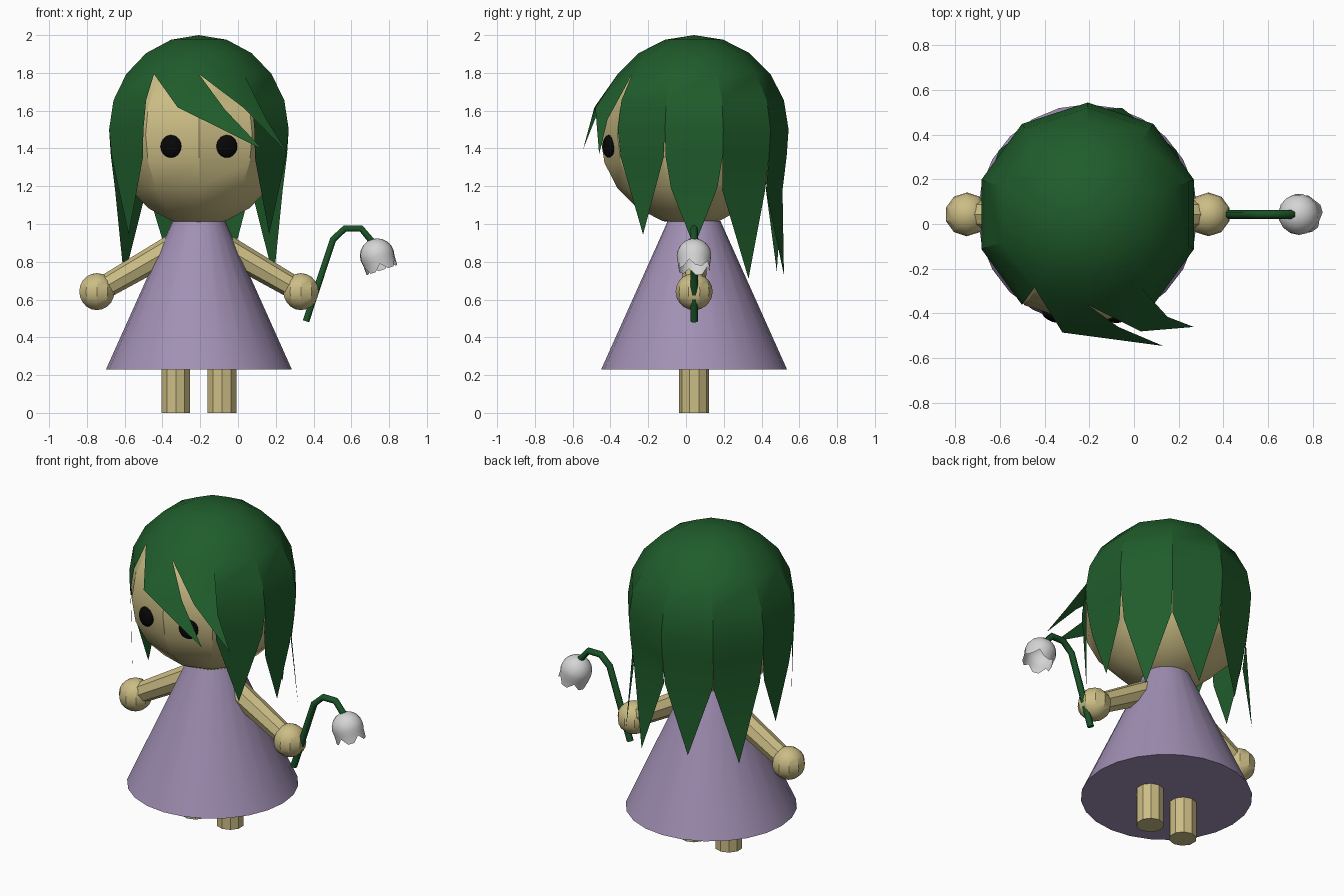
import bpy, bmesh, math
from mathutils import Vector, Matrix

if "Cube" in bpy.data.objects:
    bpy.data.objects.remove(bpy.data.objects["Cube"])

CX, CY = -0.207, 0.043            # body axis
CAP = Vector((CX, CY, 1.5))       # hair centre


def material(name, rgb):
    m = bpy.data.materials.new(name)
    m.diffuse_color = (*rgb, 1)
    m.use_nodes = True
    m.node_tree.nodes["Principled BSDF"].inputs["Base Color"].default_value = m.diffuse_color
    return m


SKIN = material("skin", (0.60, 0.51, 0.235))
GREEN = material("hair green", (0.014, 0.107, 0.024))
STEM = material("stem green", (0.010, 0.085, 0.020))
LILAC = material("lilac", (0.36, 0.28, 0.46))
WHITE = material("petal white", (0.66, 0.66, 0.66))
BLACK = material("black", (0.002, 0.002, 0.002))


def finish(name, bm, mat, matrix=Matrix(), normals=True):
    bmesh.ops.remove_doubles(bm, verts=bm.verts, dist=1e-4)
    if normals:
        bmesh.ops.recalc_face_normals(bm, faces=bm.faces)
    me = bpy.data.meshes.new(name)
    bm.to_mesh(me)
    bm.free()
    me.materials.append(mat)
    ob = bpy.data.objects.new(name, me)
    bpy.context.collection.objects.link(ob)
    ob.matrix_world = matrix
    bpy.ops.object.select_all(action='DESELECT')
    ob.select_set(True)
    bpy.context.view_layer.objects.active = ob
    bpy.ops.object.shade_smooth_by_angle(angle=math.radians(30))
    return ob


def ring_point(r, deg, z):
    """Point at an angle measured from the front (-y) towards +x."""
    a = math.radians(deg)
    return Vector((r * math.sin(a), -r * math.cos(a), z))


def add_face(bm, pts):
    clean = [p for i, p in enumerate(pts) if (p - pts[i - 1]).length > 1e-5]
    bm.faces.new([bm.verts.new(p) for p in clean])


def lathe(name, profile, segs, mat, matrix):
    bm = bmesh.new()
    step = 360 / segs
    for i in range(segs):
        a, b = i * step, (i + 1) * step
        for (r0, z0), (r1, z1) in zip(profile, profile[1:]):
            add_face(bm, [ring_point(r0, a, z0), ring_point(r0, b, z0),
                          ring_point(r1, b, z1), ring_point(r1, a, z1)])
    return finish(name, bm, mat, matrix)


def arc(r, lo=-90, hi=90, step=18):
    out = []
    for d in range(lo, hi + 1, step):
        t = math.radians(d)
        out.append((0 if abs(d) == 90 else r * math.cos(t), r * math.sin(t)))
    return out


def rod(name, p, q, r0, r1, segs, mat):
    p, q = Vector(p), Vector(q)
    rot = (q - p).to_track_quat('Z', 'Y').to_matrix().to_4x4()
    h = (q - p).length
    lathe(name, [(0, 0), (r0, 0), (r1, h), (0, h)], segs, mat, Matrix.Translation(p) @ rot)


# Dress and head
lathe("dress", [(0, 0.23), (0.492, 0.23), (0.14, 1.015), (0, 1.015)], 24, LILAC,
      Matrix.Translation((CX, CY, 0)))
lathe("head", arc(0.48), 10, SKIN, Matrix.Translation((CX, CY - 0.018, 1.472)))

# Paired legs, arms, hands and eyes
for side, s in (("left", -1), ("right", 1)):
    rod(side + "_leg", (CX + s * 0.122, CY, 0), (CX + s * 0.122, CY, 0.35), 0.08, 0.08, 10, SKIN)
    rod(side + "_arm", (CX + s * 0.05, CY, 0.925), (CX + s * 0.54, CY, 0.642), 0.074, 0.06, 8, SKIN)
    lathe(side + "_hand", arc(0.098), 10, SKIN, Matrix.Translation((CX + s * 0.54, CY, 0.642)))
    lathe(side + "_eye", arc(1), 16, BLACK,
          Matrix.Translation((CX + s * 0.148, CY - 0.452, 1.411))
          @ Matrix.Rotation(s * math.radians(18), 4, 'Z')
          @ Matrix.Diagonal((0.058, 0.03, 0.06, 1)))

# Hair: faceted cap, hanging locks, and two swept bangs
bm = bmesh.new()
cap = arc(0.5, 0, 90)
# lock centre angle: (ring rows of radius, width, height), tip radius, tip height
upper = (0.49, 1.0, 1.36)
locks = {54: ([(0.488, 0.92, 1.35)], 0.46, 0.944),
         90: ([upper, (0.47, 0.84, 1.19)], 0.45, 0.88),
         126: ([upper, (0.468, 0.97, 1.18)], 0.49, 0.71),
         162: ([upper, (0.468, 0.98, 1.18)], 0.50, 0.73),
         -162: ([upper, (0.468, 0.98, 1.18)], 0.46, 0.75)}
for k in range(10):
    mid = -162 + 36 * k
    a, b = mid - 18, mid + 18
    front = abs(mid) < 36
    for i in range(2 if front else 0, 5):
        (r0, z0), (r1, z1) = cap[i], cap[i + 1]
        add_face(bm, [ring_point(r0, a, z0), ring_point(r0, b, z0),
                      ring_point(r1, b, z1), ring_point(r1, a, z1)])
    if front:
        continue
    rings, tip_r, tip_z = locks.get(mid, locks[abs(mid)])
    rows = [(0.5, 18, 0)] + [(r, 18 * w, z - 1.5) for r, w, z in rings]
    for (r0, h0, z0), (r1, h1, z1) in zip(rows, rows[1:]):
        add_face(bm, [ring_point(r1, mid - h1, z1), ring_point(r1, mid + h1, z1),
                      ring_point(r0, mid + h0, z0), ring_point(r0, mid - h0, z0)])
    r, h, z = rows[-1]
    add_face(bm, [ring_point(tip_r, mid, tip_z - 1.5),
                  ring_point(r, mid + h, z), ring_point(r, mid - h, z)])
r, z = cap[2]
bangs = [(-36, (-0.32, -0.485, 1.618), (-0.07, -0.46, 1.607), (0.13, -0.545, 1.395)),
         (0, (0.03, -0.48, 1.615), (0.15, -0.415, 1.555), (0.267, -0.46, 1.369))]
for a, left, right, tip in bangs:
    left, right, tip = (Vector(p) - CAP for p in (left, right, tip))
    add_face(bm, [left, right, ring_point(r, a + 36, z), ring_point(r, a, z)])
    add_face(bm, [tip, right, left])
finish("hair", bm, GREEN, Matrix.Translation(CAP), normals=False)

# Flower stem: bent tube along a path
curve = bpy.data.curves.new("flower_stem", 'CURVE')
curve.dimensions = '3D'
curve.bevel_depth = 0.02
curve.bevel_resolution = 1
curve.use_fill_caps = True
path = [(0.36, 0.485), (0.503, 0.918), (0.566, 0.976), (0.652, 0.976), (0.715, 0.90)]
spline = curve.splines.new('POLY')
spline.points.add(len(path) - 1)
for pt, (x, zz) in zip(spline.points, path):
    pt.co = (x, CY, zz, 1)
curve.materials.append(STEM)
stem = bpy.data.objects.new("flower_stem", curve)
bpy.context.collection.objects.link(stem)

# Bell flower: open cup with five broad petals along its rim
bm = bmesh.new()
cup = arc(0.092, -18, 90)
rim = (-0.045, -0.08, -0.08)
for i in range(15):
    a, b = i * 24, i * 24 + 24
    r0, z0 = cup[0]
    add_face(bm, [ring_point(0.086, a, rim[i % 3]), ring_point(0.086, b, rim[(i + 1) % 3]),
                  ring_point(r0, b, z0), ring_point(r0, a, z0)])
    for (r0, z0), (r1, z1) in zip(cup, cup[1:]):
        add_face(bm, [ring_point(r0, a, z0), ring_point(r0, b, z0),
                      ring_point(r1, b, z1), ring_point(r1, a, z1)])
finish("bell_flower", bm, WHITE, Matrix.Translation((0.737, CY, 0.832))
       @ Matrix.Rotation(-0.32, 4, 'Y'), normals=False)
